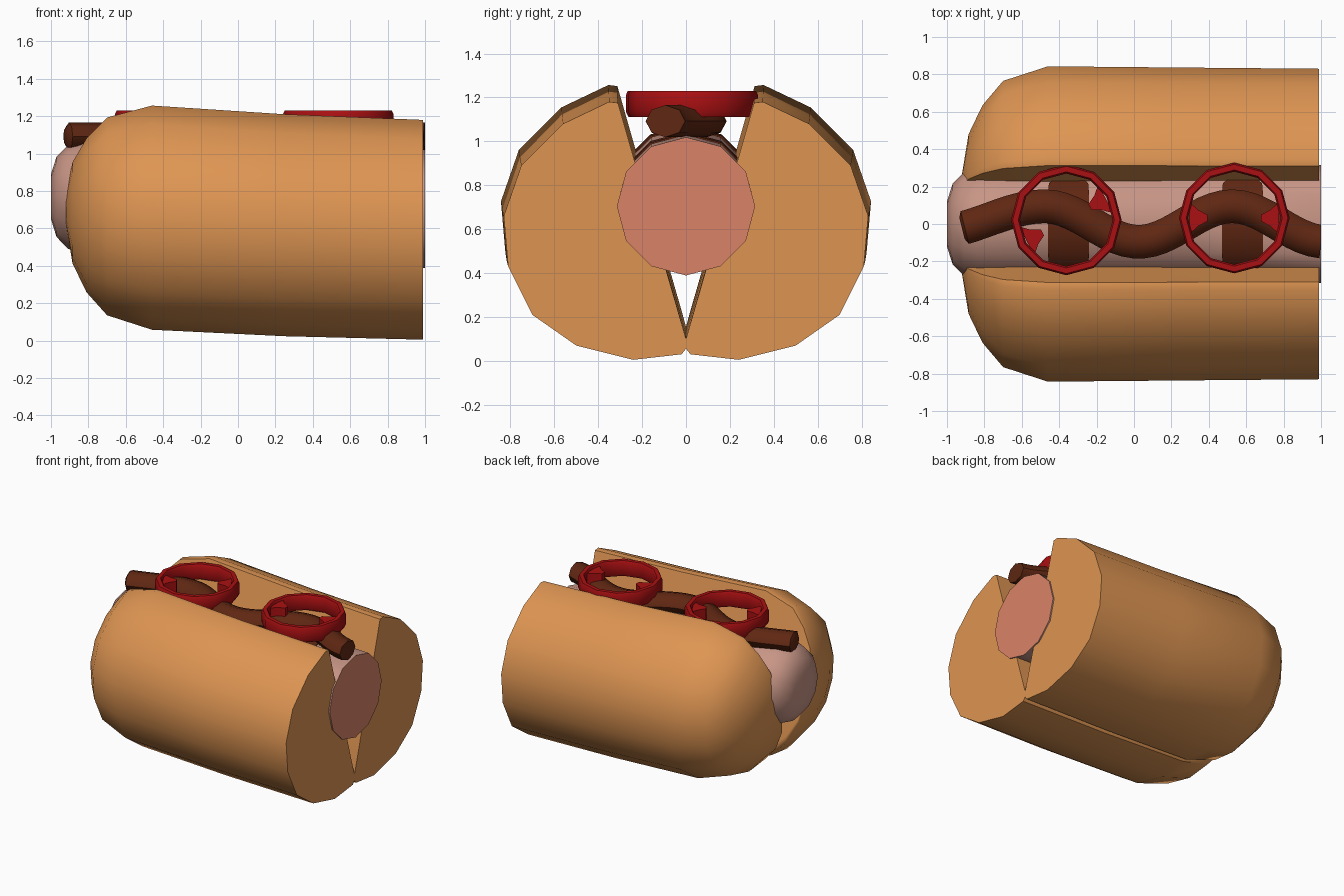
import bpy, bmesh, math
from math import sin, cos, pi, radians

if "Cube" in bpy.data.objects:
    bpy.data.objects.remove(bpy.data.objects["Cube"])


def material(name, rgb):
    m = bpy.data.materials.new(name)
    m.diffuse_color = (*rgb, 1)
    m.use_nodes = True
    m.node_tree.nodes["Principled BSDF"].inputs["Base Color"].default_value = m.diffuse_color
    return m


BREAD = material("toasted bread", (0.73, 0.30, 0.085))
SKIN = material("sausage skin", (0.57, 0.30, 0.235))
MEAT = material("sausage meat", (0.70, 0.23, 0.14))
SAUCE = material("dark sauce", (0.115, 0.02, 0.006))
RED = material("red pepper", (0.40, 0.005, 0.006))


def finish(name, bm, mats, angle=42):
    bmesh.ops.recalc_face_normals(bm, faces=bm.faces)
    me = bpy.data.meshes.new(name)
    bm.to_mesh(me)
    bm.free()
    for m in mats:
        me.materials.append(m)
    ob = bpy.data.objects.new(name, me)
    bpy.context.collection.objects.link(ob)
    bpy.ops.object.select_all(action='DESELECT')
    ob.select_set(True)
    bpy.context.view_layer.objects.active = ob
    bpy.ops.object.shade_smooth_by_angle(angle=radians(angle))
    return ob


def loft(bm, rings, cap=True, closed=False):
    """Skin a list of equal-length point loops."""
    vs = [[bm.verts.new(p) for p in r] for r in rings]
    n = len(vs[0])
    pairs = list(zip(vs, vs[1:])) + ([(vs[-1], vs[0])] if closed else [])
    for a, b in pairs:
        for i in range(n):
            j = (i + 1) % n
            bm.faces.new((a[i], a[j], b[j], b[i]))
    if cap:
        return bm.faces.new(vs[0]), bm.faces.new(vs[-1])


# Bun halves: one (y, z) section, shrunk towards the rounded end
section = [(0, 0.10), (0.24, 0.93), (0.31, 1.175), (0.35, 1.18), (0.56, 1.08),
           (0.75, 0.89), (0.83, 0.66), (0.81, 0.43), (0.70, 0.21), (0.50, 0.07),
           (0.24, 0.005), (0.02, 0.03), (0, 0.055)]
stations = [(0.99, 0, 1), (0.25, 0.025, 1.01), (-0.46, 0.066, 1.02), (-0.70, 0.066, 0.90),
            (-0.81, 0.06, 0.70), (-0.885, 0.06, 0.46), (-0.92, 0.06, 0.13)]
for side, label in ((1, "back"), (-1, "front")):
    bm = bmesh.new()
    rings = []
    for x, lift, s in stations:
        cy, cz = 0.18, 0.65
        rings.append([(x, side * max(0, cy + (y - cy) * s), cz + (z - cz) * s + lift)
                      for y, z in section])
    loft(bm, rings)
    finish("bun_half_" + label, bm, [BREAD])

# Sausage with a cut end showing the meat
sausage_z = lambda x: 0.737 - 0.033 * x
bm = bmesh.new()
rings = []
for x, r in ((1.0, 0.315), (0.3, 0.315), (-0.7, 0.315), (-0.83, 0.305),
             (-0.91, 0.275), (-0.97, 0.215), (-1.0, 0.12)):
    rings.append([(x, r * sin(i * pi / 6), sausage_z(x) + r * cos(i * pi / 6))
                  for i in range(12)])
cut, tip = loft(bm, rings)
bmesh.ops.inset_region(bm, faces=[cut], thickness=0.06)
cut.material_index = 1
finish("sausage", bm, [SKIN, MEAT])

# Grill marks hugging the top of the sausage
for k, cx in enumerate((-0.35, 0.58)):
    bm = bmesh.new()
    rings = []
    for a, w in ((-52, 0.07), (-44, 0.105), (-30, 0.11), (0, 0.11),
                 (30, 0.11), (44, 0.105), (52, 0.07)):
        # distance to the flat of the twelve-sided skin
        off = (abs(a) % 30) - 15
        r0 = 0.315 * cos(pi / 12) / cos(radians(off))
        t = radians(a)
        rings.append([(cx + dx, r * sin(t), sausage_z(cx + dx) + r * cos(t))
                      for dx, r in ((-w, r0 - 0.004), (w, r0 - 0.004),
                                    (w, r0 + 0.008), (-w, r0 + 0.008))])
    loft(bm, rings)
    finish(f"grill_mark_{k + 1}", bm, [SAUCE])

# Wavy line of sauce
wave = lambda x: 0.095 * cos(2 * pi * (x + 0.475))
bm = bmesh.new()
rings = []
N = 40
xs = [-0.92] + [-0.905 + 1.905 * i / N for i in range(N + 1)]
for k, x in enumerate(xs):
    slope = -0.095 * 2 * pi * sin(2 * pi * (x + 0.475))
    if x < -0.475:  # gentler run-in at the rounded end
        u = (x + 0.475) / 0.445
        y = 0.095 - 0.118 * (1 - cos(pi * u * 0.75)) / 1.707
        slope = 0.25 * min(1, -2 * u)
    else:
        y = wave(x)
    l = math.hypot(1, slope)
    nx, ny = -slope / l, 1 / l
    s = 0.65 if k == 0 else 1
    rings.append([(min(1, x + nx * 0.09 * s * cos(t)), y + ny * 0.09 * s * cos(t),
                   1.092 + 0.073 * s * sin(t))
                  for t in (i * pi / 4 for i in range(8))])
loft(bm, rings)
finish("sauce_line", bm, [SAUCE], 50)

# Pepper rings with two inward ribs each
profile = [(0.285, 1.112), (0.296, 1.135), (0.296, 1.21), (0.287, 1.23),
           (0.257, 1.23), (0.248, 1.215), (0.248, 1.13), (0.257, 1.112)]
for k, (cx, cy, turn) in enumerate(((-0.362, 0.022, 28), (0.536, 0.032, 0))):
    bm = bmesh.new()
    loft(bm, [[(cx + r * cos(i * pi / 6), cy + r * sin(i * pi / 6), z) for r, z in profile]
              for i in range(12)], cap=False, closed=True)
    for a in (turn, turn + 180):
        rib = [(0.255, -20), (0.20, -13), (0.145, -7), (0.145, 7), (0.20, 13), (0.255, 20)]
        loft(bm, [[(cx + r * cos(radians(a + d)), cy + r * sin(radians(a + d)), z)
                   for r, d in rib] for z in (1.125, 1.215)])
    finish(f"pepper_ring_{k + 1}", bm, [RED], 35)
